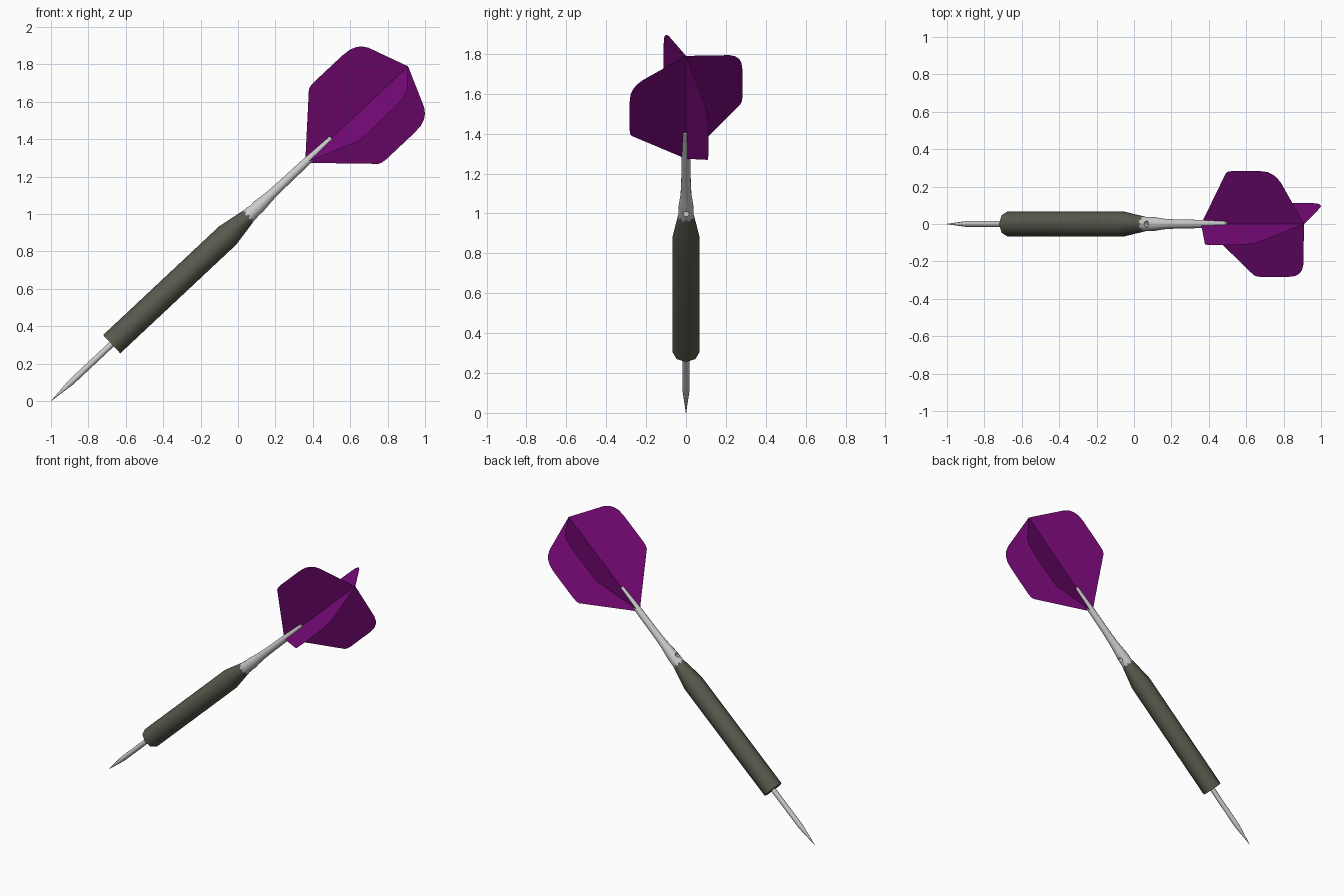
import bpy, bmesh
from math import radians, cos, sin, pi
from mathutils import Matrix

if "Cube" in bpy.data.objects:
    bpy.data.objects.remove(bpy.data.objects["Cube"])

# Everything is modelled along local z (tip at 0), then tilted in the xz plane
PLACE = Matrix.Translation((-1, 0, 0)) @ Matrix.Rotation(radians(46.85), 4, 'Y')


def material(name, rgb):
    m = bpy.data.materials.new(name)
    m.diffuse_color = (*rgb, 1)
    m.use_nodes = True
    m.node_tree.nodes["Principled BSDF"].inputs["Base Color"].default_value = m.diffuse_color
    return m


def finish(name, bm, mat=None, smooth=True):
    me = bpy.data.meshes.new(name)
    bm.to_mesh(me)
    bm.free()
    ob = bpy.data.objects.new(name, me)
    bpy.context.collection.objects.link(ob)
    ob.matrix_world = PLACE
    if mat:
        me.materials.append(mat)
    if smooth:
        bpy.ops.object.select_all(action='DESELECT')
        ob.select_set(True)
        bpy.context.view_layer.objects.active = ob
        bpy.ops.object.shade_smooth_by_angle(angle=radians(50))
    return ob


def turned(name, profile, sides, mat=None):
    """Closed solid of revolution from (height, radius) points."""
    bm = bmesh.new()
    rings = [[bm.verts.new((r * cos(2 * pi * i / sides), r * sin(2 * pi * i / sides), t))
              for i in range(sides)] for t, r in profile]
    for a, b in zip(rings, rings[1:]):
        for i in range(sides):
            j = (i + 1) % sides
            bm.faces.new((a[i], a[j], b[j], b[i]))
    bm.faces.new(rings[0][::-1])
    bm.faces.new(rings[-1])
    return finish(name, bm, mat)


gunmetal = material("gunmetal", (0.10, 0.10, 0.075))
purple = material("purple", (0.20, 0.003, 0.20))

# Steel point
turned("point", [(0, 0.0008), (0.06, 0.007), (0.15, 0.0165), (0.18, 0.0165),
                 (0.45, 0.0165)], 8)

# Barrel with flat nose and tapered back
turned("barrel", [(0.445, 0.067), (1.295, 0.067), (1.465, 0.037)], 8, gunmetal)

# Shaft, narrowing to the tail
shaft = turned("shaft", [(1.44, 0.039), (1.515, 0.0375), (1.56, 0.032), (1.61, 0.027),
                         (1.70, 0.024), (1.88, 0.022), (2.055, 0.015)], 16)

# Cross hole through the shaft
bm = bmesh.new()
bmesh.ops.create_cone(bm, cap_ends=True, segments=16, radius1=0.016, radius2=0.016, depth=0.2,
                      matrix=Matrix.Translation((0, 0, 1.495)) @ Matrix.Rotation(pi / 2, 4, 'Y'))
cutter = finish("hole_cutter", bm, smooth=False)
cutter.hide_render = True
cut = shaft.modifiers.new("hole", 'BOOLEAN')
cut.operation = 'DIFFERENCE'
cut.object = cutter
bpy.context.view_layer.objects.active = shaft
bpy.ops.object.modifier_move_to_index(modifier="hole", index=0)
bpy.ops.object.modifier_apply(modifier="hole")
bpy.data.objects.remove(cutter)

# Flight: four thin vanes sharing the axis
outline = [(1.863, 0), (2.132, 0.279), (2.145, 0.293), (2.165, 0.301), (2.19, 0.304),
           (2.40, 0.304), (2.45, 0.299), (2.485, 0.285), (2.51, 0.265), (2.53, 0.235),
           (2.545, 0.195), (2.617, 0)]
bm = bmesh.new()
for k in range(4):
    a = radians(21.6 + 90 * k)
    bm.faces.new([bm.verts.new((w * cos(a), w * sin(a), t)) for t, w in outline])
finish("flight", bm, purple, smooth=False)
